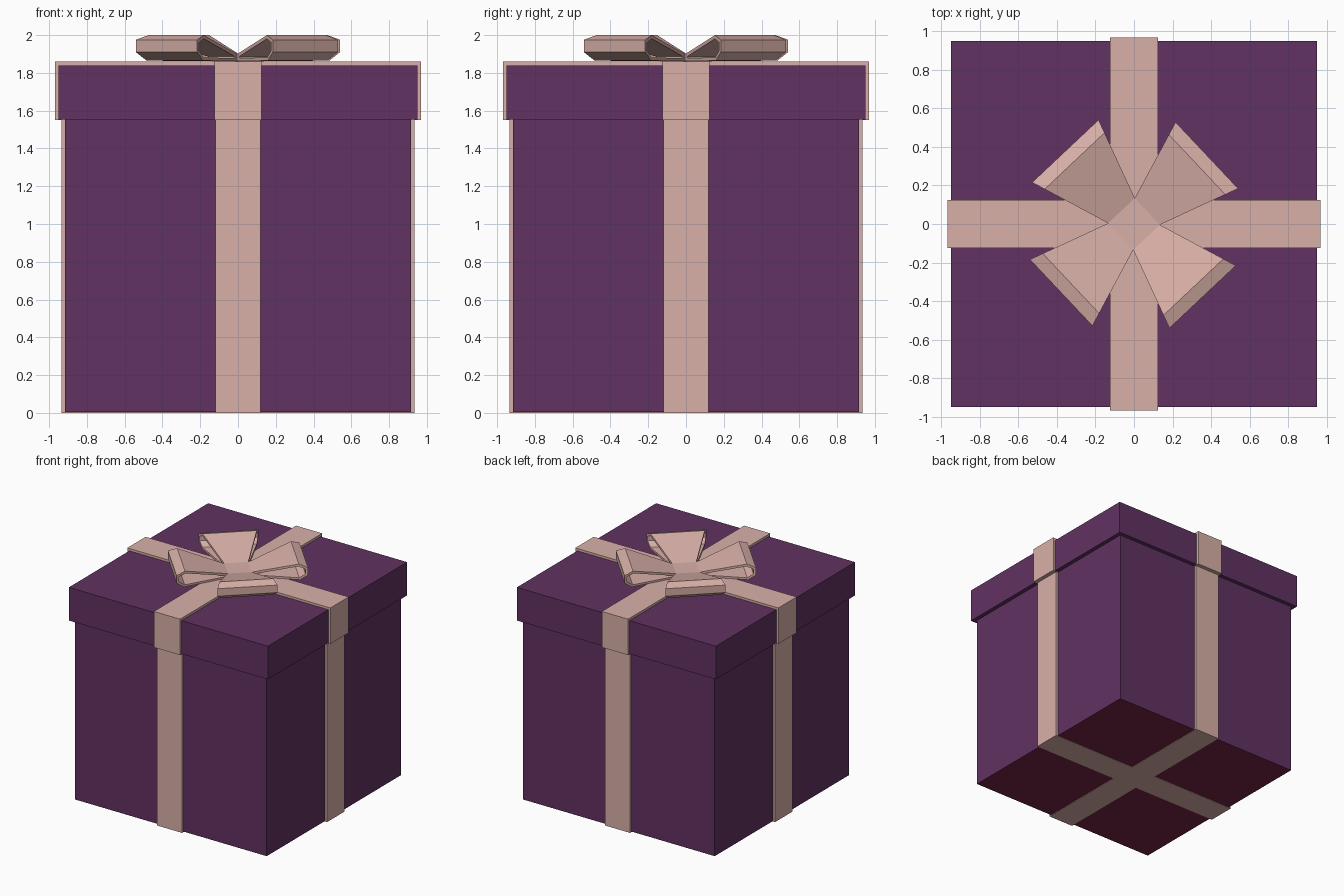
import bpy
import math

if "Cube" in bpy.data.objects:
    bpy.data.objects.remove(bpy.data.objects["Cube"])


def material(name, srgb):
    lin = [c / 12.92 if c <= 0.04045 else ((c + 0.055) / 1.055) ** 2.4 for c in srgb]
    m = bpy.data.materials.new(name)
    m.diffuse_color = (*lin, 1)
    m.use_nodes = True
    m.node_tree.nodes["Principled BSDF"].inputs["Base Color"].default_value = m.diffuse_color
    return m


PURPLE = material("purple card", (0.38, 0.195, 0.38))
PINK = material("pink ribbon", (0.85, 0.69, 0.66))
BASE = material("dark red base", (0.46, 0.14, 0.27))


def make(name, verts, faces, *mats):
    me = bpy.data.meshes.new(name)
    me.from_pydata(verts, [], faces)
    for m in mats:
        me.materials.append(m)
    ob = bpy.data.objects.new(name, me)
    bpy.context.collection.objects.link(ob)
    return ob


def prism(name, outline, z0, z1, *mats):
    """Extrude a counter-clockwise outline from z0 to z1."""
    n = len(outline)
    verts = [(x, y, z) for z in (z0, z1) for x, y in outline]
    faces = [(i, (i + 1) % n, n + (i + 1) % n, n + i) for i in range(n)]
    faces += [tuple(reversed(range(n))), tuple(range(n, 2 * n))]
    return make(name, verts, faces, *mats)


def square(h):
    return [(-h, -h), (h, -h), (h, h), (-h, h)]


def cross(r, w):
    """Plus-shaped outline: reach r, half-width w."""
    pts = []
    for k in range(4):
        c, s = round(math.cos(k * math.pi / 2)), round(math.sin(k * math.pi / 2))
        pts += [(x * c - y * s, x * s + y * c) for x, y in ((r, -w), (r, w), (w, w))]
    return pts


# Box with a differently coloured underside, and its lid
box = prism("box_body", square(0.915), 0.004, 1.553, PURPLE, BASE)
for p in box.data.polygons:
    p.material_index = 1 if p.normal.z < -0.9 else 0
prism("box_lid", square(0.95), 1.553, 1.84, PURPLE)

# Ribbons wrapped round box and lid
prism("box_ribbon", cross(0.935, 0.12), 0, 1.55, PINK)
prism("lid_ribbon", cross(0.97, 0.125), 1.55, 1.86, PINK)

# Bow: four flared hollow loops round a diamond knot
OUTER = [(0.095, 1.90), (0.45, 2.0), (0.52, 1.975), (0.52, 1.91), (0.46, 1.865), (0.095, 1.862)]
INNER = [(0.12, 1.887), (0.447, 1.98), (0.50, 1.961), (0.50, 1.918), (0.453, 1.882), (0.12, 1.878)]
TURN = math.radians(43.3)


def bow_loop(name, angle):
    n = len(OUTER)
    c, s = math.cos(angle), math.sin(angle)
    verts = []
    for side in (-1, 1):
        for r, z in OUTER + INNER:
            w = side * (0.095 + (r - 0.095) * 0.334)
            verts.append((r * c - w * s, r * s + w * c, z))
    faces = []
    for i in range(n):
        j = (i + 1) % n
        a, b = 2 * n, 3 * n          # second side: outer and inner rings
        faces += [(i, j, a + j, a + i),              # outside of band
                  (n + j, n + i, b + i, b + j),      # inside of band
                  (j, i, n + i, n + j),              # band edges
                  (a + i, a + j, b + j, b + i)]
    return make(name, verts, faces, PINK)


for k in range(4):
    bow_loop(f"bow_loop_{k + 1}", TURN + k * math.pi / 2)

knot = prism("bow_knot", square(0.095), 1.858, 1.90, PINK)
knot.rotation_euler.z = TURN
